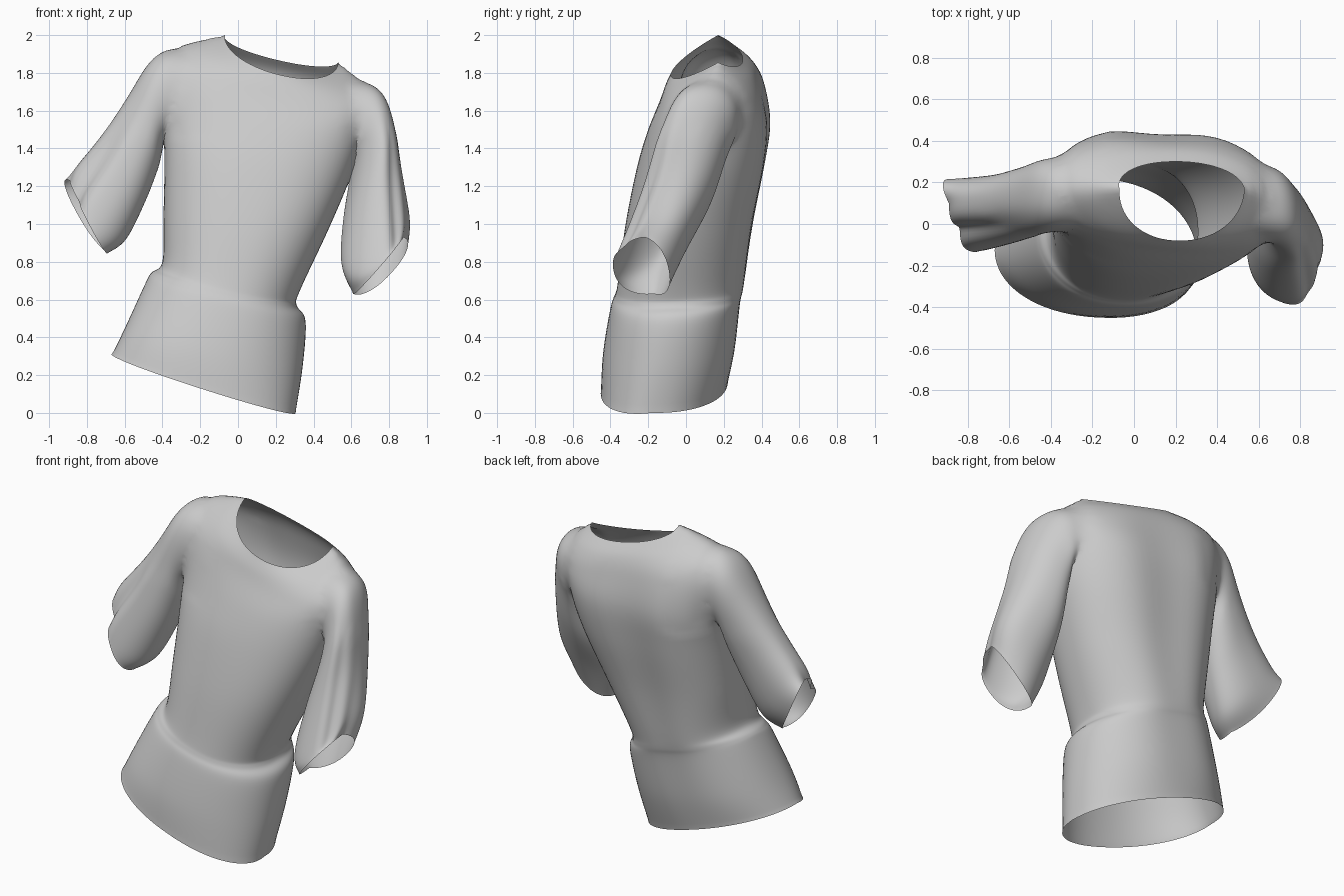
import bpy, bmesh, math
from mathutils import Vector

if "Cube" in bpy.data.objects:
    bpy.data.objects.remove(bpy.data.objects["Cube"])

SIDES, STEPS = 72, 8
cap_centres = []


def ring(pts, power, pinch):
    """Closed loop through four extreme points: start, front, opposite, back."""
    a, f, b, k = [Vector(p) for p in pts]
    c = (a + b) / 2
    out = []
    for i in range(SIDES):
        t = 2 * math.pi * i / SIDES
        co, si = math.cos(t), math.sin(t)
        u = math.copysign(abs(co) ** power, co)
        v = abs(si) ** power
        p = c + (a - c) * u + ((f if si >= 0 else k) - c) * v
        angle, width, depth = pinch
        p += (c - p) * depth * math.exp(-((t - angle) / width) ** 2)
        out.append(p)
    return out


def spline(p0, p1, p2, p3, t):
    return 0.5 * (2 * p1 + (p2 - p0) * t + (2 * p0 - 5 * p1 + 4 * p2 - p3) * t * t
                  + (3 * p1 - p0 - 3 * p2 + p3) * t ** 3)


def loft(name, rows, powers, angle, width, depths):
    """Capped smooth tube through the rings, with a fold running along it."""
    base = [ring(r, p, (angle, width, d)) for r, p, d in zip(rows, powers, depths)]
    n = len(base)
    loops = []
    for j in range(n - 1):
        q = [base[max(j - 1, 0)], base[j], base[j + 1], base[min(j + 2, n - 1)]]
        for s in range(STEPS):
            loops.append([spline(*p, s / STEPS) for p in zip(*q)])
    loops.append(base[-1])
    bm = bmesh.new()
    vs = [[bm.verts.new(p) for p in lp] for lp in loops]
    for lo, hi in zip(vs, vs[1:]):
        for i in range(SIDES):
            j = (i + 1) % SIDES
            bm.faces.new((lo[i], lo[j], hi[j], hi[i]))
    for lp in (vs[0], vs[-1]):
        centre = sum((v.co for v in lp), Vector()) / SIDES
        cap_centres.append(centre)
        cv = bm.verts.new(centre)
        for i in range(SIDES):
            bm.faces.new((lp[i], lp[(i + 1) % SIDES], cv))
    bmesh.ops.recalc_face_normals(bm, faces=bm.faces)
    me = bpy.data.meshes.new(name)
    bm.to_mesh(me)
    bm.free()
    ob = bpy.data.objects.new(name, me)
    bpy.context.collection.objects.link(ob)
    return ob


def relax(bm, rounds, keep):
    """Smooth the chosen vertices, leaving open borders in place."""
    vs = [v for v in bm.verts if not v.is_boundary and keep(v.co)]
    for _ in range(rounds):
        bmesh.ops.smooth_vert(bm, verts=vs, factor=.5,
                              use_axis_x=True, use_axis_y=True, use_axis_z=True)


# Torso from hem to neckline: left, front, right, back of each ring
torso = [
    [(-.67, -.13, .31), (-.17, -.45, .12), (.305, -.18, 0), (-.18, .22, .15)],
    [(-.60, -.10, .45), (-.14, -.44, .32), (.345, -.13, .25), (-.13, .27, .34)],
    [(-.49, -.04, .69), (-.08, -.40, .56), (.36, -.08, .49), (-.06, .30, .58)],
    [(-.46, -.02, .745), (-.07, -.375, .63), (.31, -.06, .57), (-.05, .315, .65)],
    [(-.40, 0, .80), (-.05, -.36, .70), (.33, -.05, .65), (-.03, .33, .73)],
    [(-.395, .05, 1.05), (.03, -.32, 1.0), (.48, 0, .97), (.04, .375, 1.0)],
    [(-.39, .10, 1.38), (.10, -.26, 1.30), (.61, .05, 1.28), (.10, .44, 1.30)],
    [(-.41, .14, 1.60), (.14, -.20, 1.50), (.67, .07, 1.50), (.14, .465, 1.52)],
    [(-.42, .16, 1.87), (.18, -.14, 1.65), (.71, .09, 1.67), (.16, .425, 1.70)],
    [(-.28, .16, 1.965), (.21, -.11, 1.73), (.65, .13, 1.775), (.17, .37, 1.81)],
    [(-.07, .17, 2.0), (.22, -.08, 1.79), (.53, .17, 1.855), (.20, .30, 1.87)],
]
# Sleeves from shoulder to cuff: outer, front, inner, back of each ring
left_sleeve = [
    [(-.23, .15, 1.90), (-.20, -.02, 1.70), (-.15, .15, 1.50), (-.20, .28, 1.70)],
    [(-.43, .15, 1.91), (-.40, -.04, 1.70), (-.36, .12, 1.48), (-.40, .32, 1.70)],
    [(-.58, .14, 1.68), (-.50, -.06, 1.50), (-.42, .10, 1.30), (-.50, .28, 1.50)],
    [(-.73, .12, 1.46), (-.61, -.09, 1.28), (-.49, .08, 1.12), (-.61, .24, 1.30)],
    [(-.85, .11, 1.31), (-.74, -.12, 1.08), (-.59, .05, .92), (-.74, .22, 1.12)],
    [(-.89, .10, 1.23), (-.79, -.13, 1.0), (-.69, .03, .85), (-.865, .21, 1.08)],
]
right_sleeve = [
    [(.57, .12, 1.76), (.50, -.06, 1.56), (.44, .10, 1.36), (.50, .28, 1.56)],
    [(.74, .07, 1.73), (.67, -.09, 1.55), (.60, .07, 1.35), (.66, .28, 1.55)],
    [(.82, 0, 1.57), (.72, -.15, 1.40), (.59, .04, 1.24), (.71, .22, 1.42)],
    [(.86, -.07, 1.30), (.71, -.24, 1.12), (.555, -.04, 1.02), (.74, .14, 1.17)],
    [(.885, -.17, 1.05), (.72, -.36, .82), (.545, -.14, .80), (.80, .01, .92)],
    [(.875, -.22, .93), (.74, -.385, .76), (.61, -.17, .63), (.82, -.09, .75)],
]

shirt = loft("shirt", torso,
             [.93, .93, .92, .92, .9, .87, .85, .84, .86, .9, .95], 4.75, .3,
             [0, .03, .04, .04, .05, .08, .1, .1, .08, .04, 0])
sleeves = [loft("left_sleeve", left_sleeve, [.9] * 6, .8, .3, [0, 0, .05, .15, .25, .3]),
           loft("right_sleeve", right_sleeve, [.9] * 6, .7, .3, [0, 0, .06, .12, .15, .08])]

# Join sleeves to torso as one skin
bpy.context.view_layer.objects.active = shirt
shirt.select_set(True)
for s in sleeves:
    m = shirt.modifiers.new("join", 'BOOLEAN')
    m.operation, m.solver, m.object = 'UNION', 'EXACT', s
    bpy.ops.object.modifier_apply(modifier=m.name)
    bpy.data.objects.remove(s)

# Open the hem, neckline and cuffs, then relax the seams, most at the shoulders
bm = bmesh.new()
bm.from_mesh(shirt.data)
caps = [v for v in bm.verts if any((v.co - c).length < 1e-4 for c in cap_centres)]
bmesh.ops.delete(bm, geom=caps, context='VERTS')
relax(bm, 4, lambda p: True)
relax(bm, 8, lambda p: p.z > 1.45 and (p.x < -.15 or p.x > .57))
relax(bm, 10, lambda p: p.z > 1.5 and (p.x < -.3 or p.x > .62))
bm.to_mesh(shirt.data)
bm.free()
bpy.ops.object.shade_smooth_by_angle(angle=math.radians(50))
